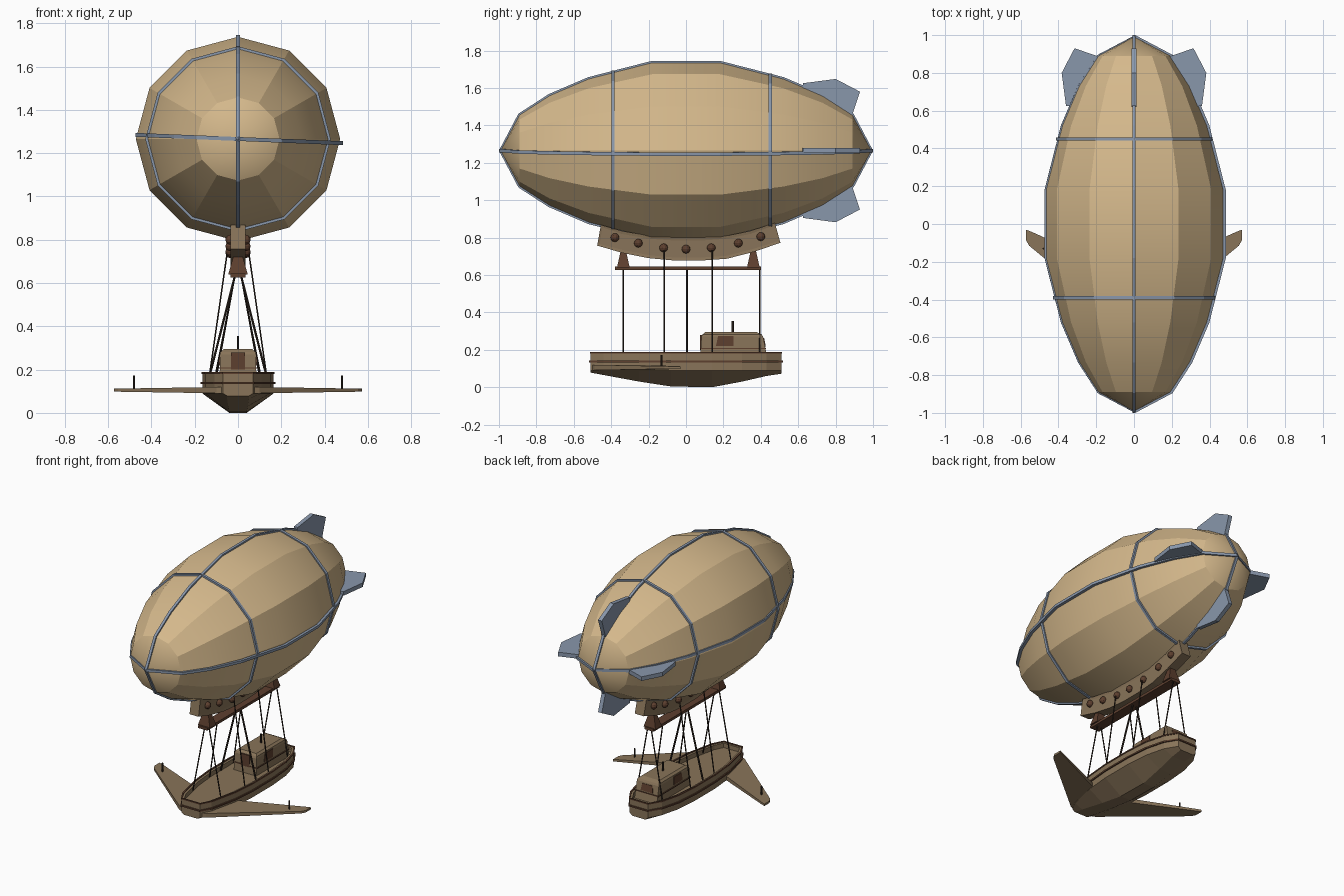
import bpy, bmesh, math
from mathutils import Vector, Matrix

if "Cube" in bpy.data.objects:
    bpy.data.objects.remove(bpy.data.objects["Cube"])


def mat(name, rgb):
    m = bpy.data.materials.new(name)
    m.diffuse_color = (*rgb, 1)
    m.use_nodes = True
    m.node_tree.nodes["Principled BSDF"].inputs["Base Color"].default_value = m.diffuse_color
    return m


CLOTH = mat("sand cloth", (0.66, 0.48, 0.26))
WOOD = mat("weathered wood", (0.25, 0.175, 0.10))
STEEL = mat("blue grey metal", (0.25, 0.31, 0.41))
BROWN = mat("dark brown", (0.11, 0.05, 0.028))
ROPE = mat("rope black brown", (0.03, 0.02, 0.014))


def finish(name, bm, material):
    bmesh.ops.recalc_face_normals(bm, faces=bm.faces)
    me = bpy.data.meshes.new(name)
    bm.to_mesh(me)
    bm.free()
    me.materials.append(material)
    ob = bpy.data.objects.new(name, me)
    bpy.context.collection.objects.link(ob)
    return ob


def loft(bm, rings, closed=False, caps=True):
    """Skin closed rings of points; returns the rings of verts."""
    vs = [[bm.verts.new(p) for p in r] for r in rings]
    n = len(vs[0])
    for i in range(len(vs) if closed else len(vs) - 1):
        a, b = vs[i], vs[(i + 1) % len(vs)]
        for j in range(n):
            bm.faces.new((a[j], a[(j + 1) % n], b[(j + 1) % n], b[j]))
    if caps and not closed:
        bm.faces.new(vs[0])
        bm.faces.new(vs[-1])
    return vs


def prism(name, pts, direction, half, material, origin=(0, 0, 0)):
    d, o = Vector(direction) * half, Vector(origin)
    bm = bmesh.new()
    loft(bm, [[Vector(p) + o - d for p in pts], [Vector(p) + o + d for p in pts]])
    return finish(name, bm, material)


def box(name, c, s, material):
    x, y, z = (v / 2 for v in s)
    return prism(name, [(-x, -y, 0), (x, -y, 0), (x, y, 0), (-x, y, 0)],
                 (0, 0, 1), z, material, c)


def rod(name, a, b, r, material, r2=None, sides=6):
    a, b = Vector(a), Vector(b)
    bm = bmesh.new()
    bmesh.ops.create_cone(bm, cap_ends=True, segments=sides, radius1=r,
                          radius2=r if r2 is None else r2, depth=(b - a).length)
    rot = Vector((0, 0, 1)).rotation_difference(b - a).to_matrix().to_4x4()
    bm.transform(Matrix.Translation((a + b) / 2) @ rot)
    return finish(name, bm, material)


def band(name, pts, normal, out, inn, half, material):
    """Rectangular strap around a closed planar loop."""
    n, rings = Vector(normal), []
    pts = [Vector(p) for p in pts]
    c = sum(pts, Vector()) / len(pts)
    for i, p in enumerate(pts):
        t = (pts[(i + 1) % len(pts)] - pts[i - 1]).normalized()
        o = t.cross(n).normalized()
        if o.dot(p - c) < 0:
            o.negate()
        rings.append([p + o * out - n * half, p + o * out + n * half,
                      p - o * inn + n * half, p - o * inn - n * half])
    bm = bmesh.new()
    loft(bm, rings, closed=True)
    return finish(name, bm, material)


# Envelope: 12-sided spindle
CZ, TIP = 1.265, 0.992
half_prof = [(0.18, 0.472), (0.52, 0.385), (0.73, 0.295), (0.89, 0.192)]
prof = [(-y, r) for y, r in reversed(half_prof)] + half_prof


def radius(y):
    for (y0, r0), (y1, r1) in zip(prof, prof[1:]):
        if y0 <= y <= y1:
            return r0 + (r1 - r0) * (y - y0) / (y1 - y0)
    return 0


def circle(y, r):
    return [(r * math.sin(k * math.pi / 6), y, CZ + r * math.cos(k * math.pi / 6)) for k in range(12)]


bm = bmesh.new()
vs = loft(bm, [circle(y, r) for y, r in prof], caps=False)
for ring, y in ((vs[0], -TIP), (vs[-1], TIP)):
    tip = bm.verts.new((0, y, CZ))
    for j in range(12):
        bm.faces.new((ring[j], ring[(j + 1) % 12], tip))
env = finish("envelope", bm, CLOTH)
bpy.context.view_layer.objects.active = env
env.select_set(True)
bpy.ops.object.shade_smooth_by_angle(angle=math.radians(20))
env.select_set(False)

# Straps: two long loops and two rings
outline = [(-TIP, 0)] + prof + [(TIP, 0)] + [(y, -r) for y, r in reversed(prof)]
band("vertical_strap", [(0, y, CZ + r) for y, r in outline], (1, 0, 0), 0.008, 0.012, 0.009, STEEL)
tilt = math.radians(2.3)
band("horizontal_strap", [(r * math.cos(tilt) + 0.006, y, CZ - r * math.sin(tilt)) for y, r in outline],
     (math.sin(tilt), 0, math.cos(tilt)), 0.008, 0.014, 0.009, STEEL)
for i, y in enumerate((-0.39, 0.45)):
    band(f"ring_strap_{i}", circle(y, radius(y)), (0, 1, 0), 0.01, 0.012, 0.009, STEEL)

# Four tail fins
fin = [(0.62, 0.30), (0.625, 0.36), (0.80, 0.383), (0.93, 0.315), (0.885, 0.18)]
for k in range(4):
    c, s = round(math.cos(k * math.pi / 2)), round(math.sin(k * math.pi / 2))
    prism(f"tail_fin_{k}", [(r * c, y, CZ + r * s) for y, r in fin], (-s, 0, c), 0.014, STEEL)

# Curved keel under the envelope, with inset side panels
low = [(-0.475, 0.757), (-0.34, 0.718), (-0.2, 0.690), (-0.06, 0.677), (0.08, 0.677),
       (0.22, 0.687), (0.36, 0.723), (0.505, 0.772)]
top = [(-0.455, 0.868), (-0.34, 0.835), (-0.2, 0.81), (-0.06, 0.80), (0.08, 0.80),
       (0.22, 0.81), (0.34, 0.835), (0.475, 0.878)]
KX = 0.034
bm = bmesh.new()
loft(bm, [[(-KX, *a), (KX, *a), (KX, *b), (-KX, *b)] for a, b in zip(low, top)])
bmesh.ops.recalc_face_normals(bm, faces=bm.faces)
for s in (-1, 1):
    side = [f for f in bm.faces if f.normal.x * s > 0.9 and f.calc_center_median().x * s > KX - 0.001]
    bmesh.ops.inset_region(bm, faces=side, thickness=0.016, depth=-0.003)
finish("keel", bm, WOOD)

# Round studs along the keel
for s in (-1, 1):
    for i, (y, z) in enumerate([(-0.38, 0.80), (-0.255, 0.77), (-0.12, 0.745), (0, 0.738),
                                (0.135, 0.745), (0.28, 0.77), (0.40, 0.805)]):
        bm = bmesh.new()
        bmesh.ops.create_uvsphere(bm, u_segments=10, v_segments=6, radius=0.023)
        bm.transform(Matrix.Translation((s * 0.036, y, z)))
        finish(f"keel_stud_{s}_{i}", bm, BROWN)

# Suspension beam and its two tapered brackets
box("suspension_beam", (0, 0.01, 0.635), (0.07, 0.78, 0.018), BROWN)
for i, y in enumerate((-0.335, 0.36)):
    bm = bmesh.new()
    loft(bm, [[(-a, y - b, z), (a, y - b, z), (a, y + b, z), (-a, y + b, z)]
              for a, b, z in ((0.045, 0.034, 0.64), (0.022, 0.016, 0.72), (0.022, 0.013, 0.75))])
    finish(f"beam_bracket_{i}", bm, BROWN)

# Hull: y, half width, bottom z, bottom half width
CH, DECK = 0.09, 0.183
stations = [(-0.51, 0.07, 0.078, 0.05), (-0.44, 0.108, 0.065, 0.05), (-0.25, 0.15, 0.03, 0.045),
            (-0.08, 0.165, 0.004, 0.04), (0.14, 0.165, 0.0, 0.04), (0.30, 0.152, 0.03, 0.045),
            (0.43, 0.118, 0.06, 0.05), (0.51, 0.07, 0.072, 0.05)]
bm = bmesh.new()
loft(bm, [[(-w, y, DECK), (-w, y, CH), (-b, y, z), (b, y, z), (w, y, CH), (w, y, DECK)]
          for y, w, z, b in stations])
bmesh.ops.recalc_face_normals(bm, faces=bm.faces)
deck = [f for f in bm.faces if f.normal.z > 0.9]
bmesh.ops.inset_region(bm, faces=deck, thickness=0.02)
bmesh.ops.translate(bm, verts=list({v for f in deck for v in f.verts}), vec=(0, 0, -0.001))
ext = bmesh.ops.extrude_face_region(bm, geom=deck)["geom"]
bmesh.ops.delete(bm, geom=deck, context='FACES')
bmesh.ops.translate(bm, verts=[v for v in ext if isinstance(v, bmesh.types.BMVert)], vec=(0, 0, -0.03))
finish("hull", bm, WOOD)

# Rub rail and gunwale edge around the hull
plan = [(w, y) for y, w, *_ in stations] + [(-w, y) for y, w, *_ in reversed(stations)]
band("rub_rail", [(x, y, 0.138) for x, y in plan], (0, 0, 1), 0.008, 0.004, 0.005, BROWN)
band("gunwale_edge", [(x, y, 0.184) for x, y in plan], (0, 0, 1), 0.004, 0.006, 0.004, BROWN)

# Cabin: tapered, with base trim, windows, door and funnel
cab = [(0.155, 0.085, 0.075, 0.435), (0.27, 0.083, 0.083, 0.412), (0.282, 0.08, 0.088, 0.405), (0.294, 0.066, 0.102, 0.38)]
bm = bmesh.new()
loft(bm, [[(-w, a, z), (w, a, z), (w, b, z), (-w, b, z)] for z, w, a, b in cab])
finish("cabin", bm, WOOD)
band("cabin_base_trim", [(-0.085, 0.078, 0.207), (0.085, 0.078, 0.207), (0.085, 0.426, 0.207),
                         (-0.085, 0.426, 0.207)], (0, 0, 1), 0.006, 0.006, 0.003, BROWN)
for s in (-1, 1):
    prism(f"cabin_side_window_{s}", [(0, 0.16, 0.22), (0, 0.255, 0.22), (0, 0.255, 0.275), (0, 0.172, 0.275)],
          (1, 0, 0), 0.003, BROWN, (s * 0.084, 0, 0))
box("cabin_door", (0, 0.08, 0.24), (0.066, 0.009, 0.08), BROWN)
prism("cabin_rear_window", [(-0.045, 0.424, 0.217), (0.045, 0.424, 0.217), (0.038, 0.415, 0.262),
                            (-0.038, 0.415, 0.262)], (0, 1, 0.2), 0.003, BROWN)
rod("cabin_post", (0, 0.25, 0.28), (0, 0.25, 0.355), 0.006, ROPE)

# Swept bow wings with a post near each tip
for s in (-1, 1):
    bm = bmesh.new()
    w = [(0.06, -0.505), (0.10, -0.49), (0.555, -0.115), (0.572, -0.085), (0.572, -0.03), (0.545, -0.04), (0.10, -0.24)]
    loft(bm, [[(s * x, y, 0.105 + d * (0.016 - 0.016 * x)) for x, y in w] for d in (-1, 1)])
    finish(f"bow_wing_{s}", bm, WOOD)
    rod(f"wing_post_{s}", (s * 0.48, -0.13, 0.10), (s * 0.48, -0.13, 0.172), 0.005, ROPE)

# Rigging ropes from beam and studs down to the hull sides
ropes = [(-0.335, 0.015, 0.63, 0.128, 0.004), (-0.115, 0.05, 0.74, 0.155, 0.004), (0.005, 0.015, 0.63, 0.155, 0.006),
         (0.14, 0.05, 0.74, 0.155, 0.004), (0.395, 0.015, 0.63, 0.122, 0.004)]
for s in (-1, 1):
    for i, (y, x0, z0, x1, r) in enumerate(ropes):
        rod(f"rigging_rope_{s}_{i}", (s * x0, y, z0), (s * (x1 - 0.022), y, 0.165), r, ROPE)
